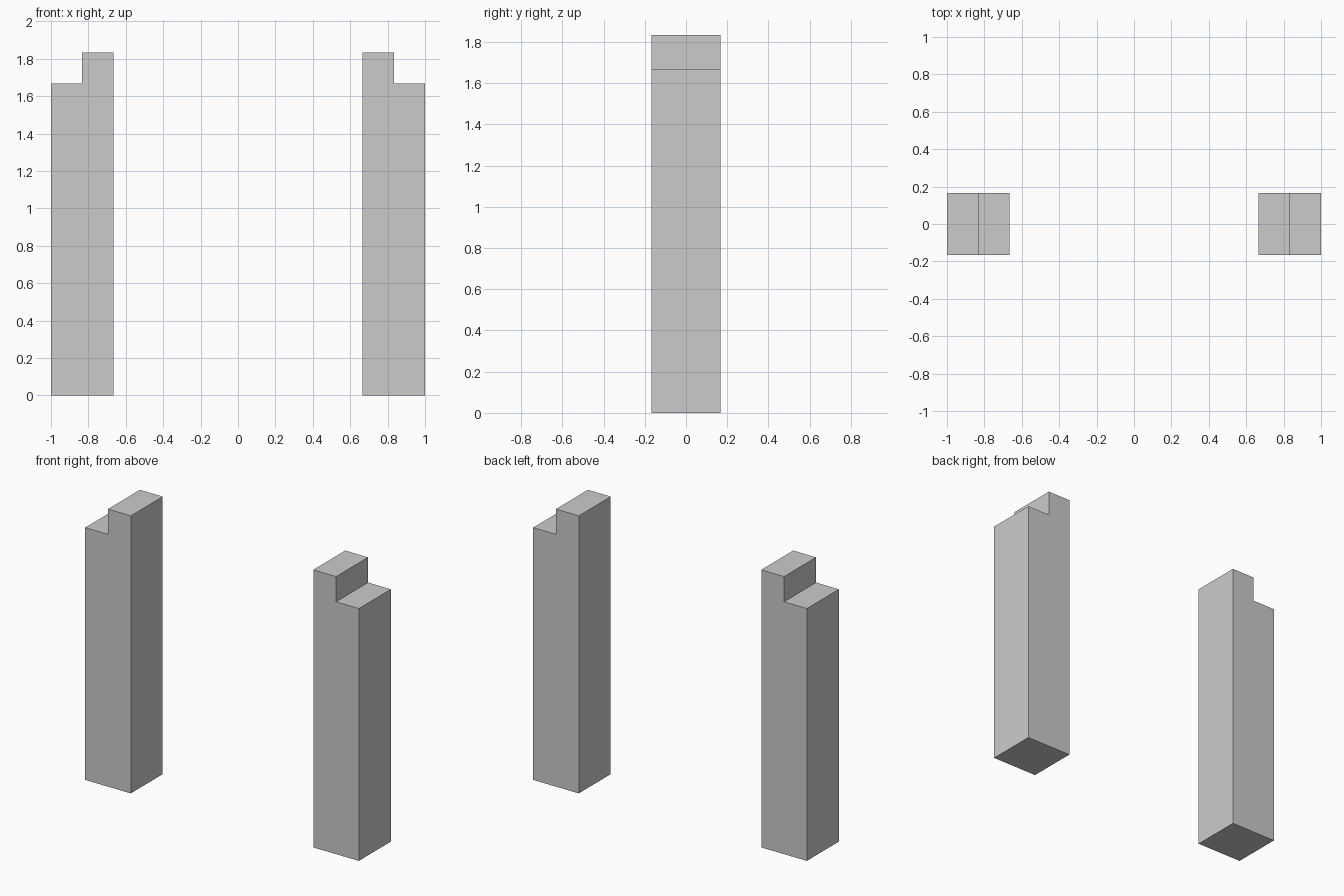
import bpy
import bmesh

if "Cube" in bpy.data.objects:
    bpy.data.objects.remove(bpy.data.objects["Cube"])

U = 1 / 6  # grid unit of the design

# Stepped post outline (x, z): low shoulder on the outer side
OUTLINE = [(4, 0), (6, 0), (6, 10), (5, 10), (5, 11), (4, 11)]


def make_post(name, side):
    bm = bmesh.new()
    face = bm.faces.new([bm.verts.new((side * x * U, -U, z * U)) for x, z in OUTLINE])
    extruded = bmesh.ops.extrude_face_region(bm, geom=[face])
    verts = [g for g in extruded["geom"] if isinstance(g, bmesh.types.BMVert)]
    bmesh.ops.translate(bm, verts=verts, vec=(0, 2 * U, 0))
    bmesh.ops.recalc_face_normals(bm, faces=bm.faces)
    mesh = bpy.data.meshes.new(name)
    bm.to_mesh(mesh)
    bm.free()
    post = bpy.data.objects.new(name, mesh)
    bpy.context.collection.objects.link(post)


# Mirrored pair of posts
for name, side in (("left_post", -1), ("right_post", 1)):
    make_post(name, side)
